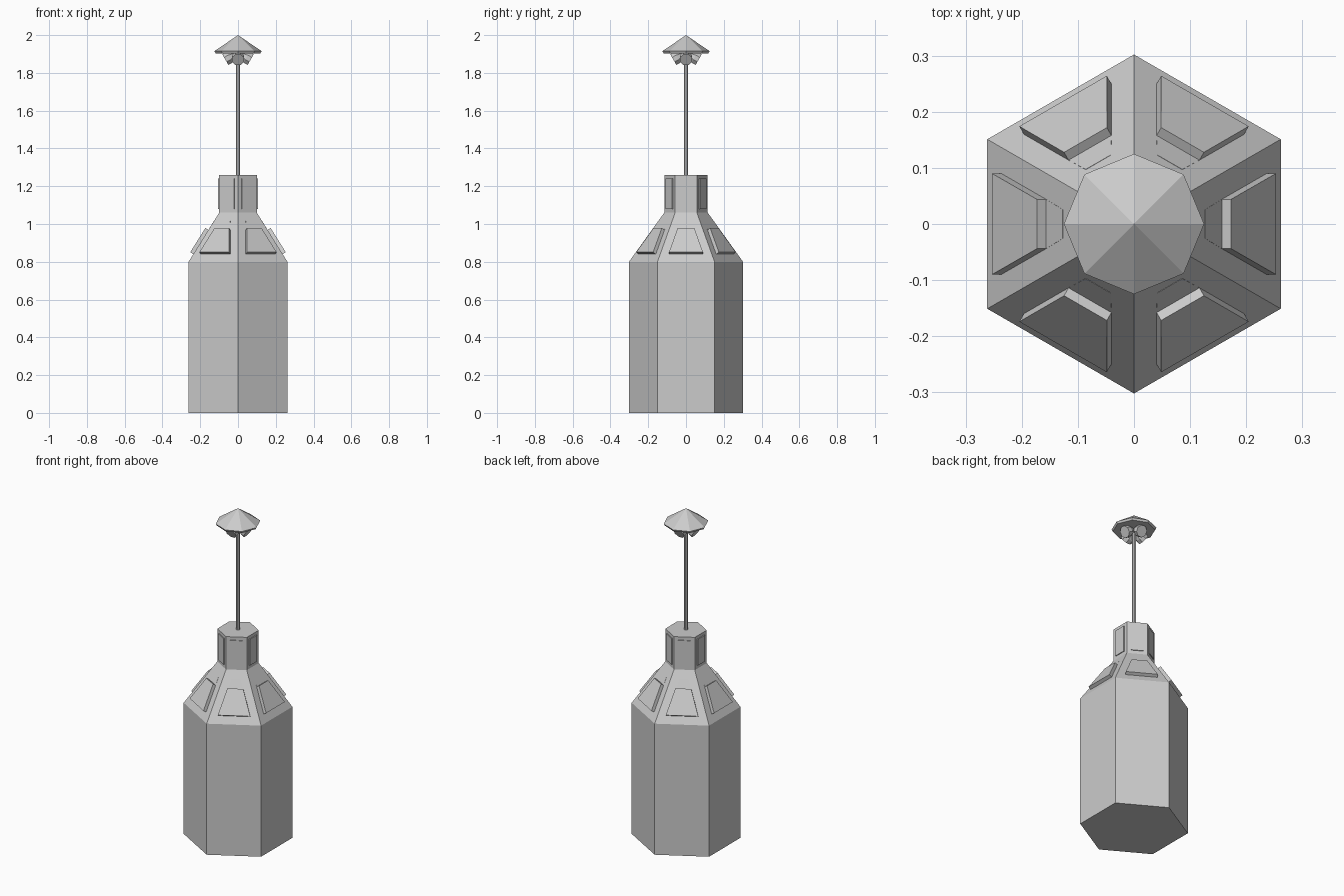
import bpy, bmesh, math
from mathutils import Matrix, Vector

if "Cube" in bpy.data.objects:
    bpy.data.objects.remove(bpy.data.objects["Cube"])


def make(name, bm):
    bmesh.ops.recalc_face_normals(bm, faces=bm.faces)
    me = bpy.data.meshes.new(name)
    bm.to_mesh(me)
    bm.free()
    ob = bpy.data.objects.new(name, me)
    bpy.context.collection.objects.link(ob)
    return ob


def lathe(name, profile, sides, start=0.0, matrix=None):
    """Faceted solid from (radius, z) rings; radius 0 makes a tip."""
    bm = bmesh.new()
    rings = []
    for r, z in profile:
        n = 1 if r == 0 else sides
        rings.append([bm.verts.new((r * math.cos(start + 2 * math.pi * i / sides),
                                    r * math.sin(start + 2 * math.pi * i / sides), z))
                      for i in range(n)])
    for a, b in zip(rings, rings[1:]):
        for i in range(sides):
            j = (i + 1) % sides
            if len(b) == 1:
                bm.faces.new((a[i], a[j], b[0]))
            else:
                bm.faces.new((a[i], a[j], b[j], b[i]))
    for ring in (rings[0], rings[-1]):
        if len(ring) > 1:
            bm.faces.new(ring)
    if matrix:
        bm.transform(matrix)
    return make(name, bm)


def plate(name, low, high, out, angle):
    """Raised panel; low/high are (x, half width, z) of its ends, out the offset."""
    bm = bmesh.new()
    base = []
    for (x, w, z), s in ((low, -1), (low, 1), (high, 1), (high, -1)):
        base.append(Vector((x, s * w, z)))
    inner = [bm.verts.new(p - out * 0.2) for p in base]
    outer = [bm.verts.new(p + out) for p in base]
    bm.faces.new(inner)
    bm.faces.new(outer)
    for i in range(4):
        j = (i + 1) % 4
        bm.faces.new((inner[i], inner[j], outer[j], outer[i]))
    bm.transform(Matrix.Rotation(angle, 4, 'Z'))
    return make(name, bm)


# Hexagonal body, sloping shoulder and neck
lathe("body", [(0.302, 0), (0.302, 0.80), (0.115, 1.06), (0.115, 1.26)], 6, math.pi / 6)

# Panels on each shoulder and neck face
normal = Vector((0.26, 0, 0.162)).normalized()
for k in range(6):
    a = k * math.pi / 3
    plate("shoulder_panel", (0.236, 0.09, 0.84), (0.156, 0.044, 0.968), normal * 0.02, a)
    plate("shoulder_trim", (0.156, 0.044, 0.968), (0.1265, 0.026, 1.016), normal * 0.001, a)
    plate("neck_panel", (0.0996, 0.035, 1.08), (0.0996, 0.035, 1.24), Vector((0.005, 0, 0)), a)

# Pole and its eight-sided cap
lathe("pole", [(0.011, 1.25), (0.011, 1.91)], 8, math.pi / 8)
lathe("cap", [(0.118, 1.903), (0.125, 1.915), (0, 2.0)], 8)

# Four lamp heads pointing outward and down under the cap
for k in range(4):
    m = (Matrix.Rotation(k * math.pi / 2, 4, 'Z') @ Matrix.Translation((0.067, 0, 1.87))
         @ Matrix.Rotation(math.radians(120), 4, 'Y'))
    lathe("lamp_head", [(0.016, -0.06), (0.035, -0.025), (0.035, 0)], 8, math.pi / 8, m)
